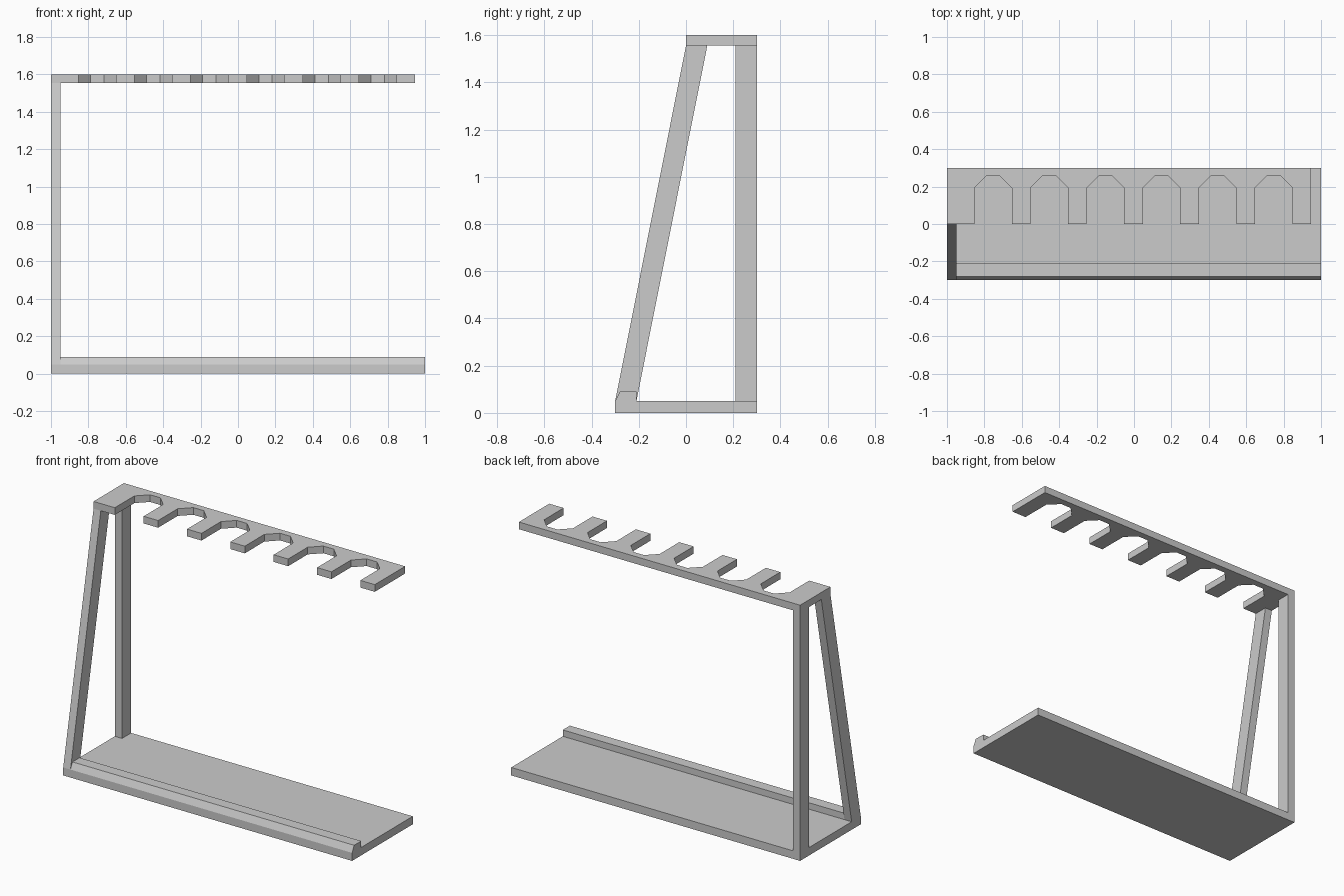
import bpy
import bmesh
from mathutils import Vector

cube = bpy.data.objects.get("Cube")
if cube:
    bpy.data.objects.remove(cube, do_unlink=True)

grey = bpy.data.materials.new("light grey")
grey.use_nodes = True
colour = (0.6, 0.6, 0.6, 1)
grey.diffuse_color = colour
grey.node_tree.nodes["Principled BSDF"].inputs["Base Color"].default_value = colour


def extrude(name, points, offset):
    """Extrude a closed flat outline by an offset vector."""
    bm = bmesh.new()
    face = bm.faces.new([bm.verts.new(p) for p in points])
    new = bmesh.ops.extrude_face_region(bm, geom=[face])["geom"]
    verts = [g for g in new if isinstance(g, bmesh.types.BMVert)]
    bmesh.ops.translate(bm, verts=verts, vec=Vector(offset))
    bmesh.ops.recalc_face_normals(bm, faces=bm.faces)
    mesh = bpy.data.meshes.new(name)
    bm.to_mesh(mesh)
    bm.free()
    mesh.materials.append(grey)
    obj = bpy.data.objects.new(name, mesh)
    bpy.context.collection.objects.link(obj)
    return obj


def side_part(name, profile, x0, x1):
    """Part with a y-z profile running along x."""
    return extrude(name, [(x0, y, z) for y, z in profile], (x1 - x0, 0, 0))


LEFT, RIGHT, INNER = 1.0, -1.0, -0.95
FRONT, BACK = -0.3, 0.3
BASE_TOP, RACK_BOTTOM, RACK_TOP = 0.05, 1.555, 1.6
BAR = 0.09

# Base plate
side_part("base_plate", [(FRONT, 0), (BACK, 0), (BACK, BASE_TOP), (FRONT, BASE_TOP)],
          RIGHT, LEFT)

# Raised front lip with a sloped face
side_part("front_lip", [(FRONT, BASE_TOP), (FRONT + BAR, BASE_TOP),
                        (FRONT + BAR, 0.09), (-0.28, 0.09)], INNER, LEFT)

# Upright and slanted supports
side_part("rear_post", [(BACK - BAR, BASE_TOP), (BACK, BASE_TOP),
                        (BACK, RACK_BOTTOM), (BACK - BAR, RACK_BOTTOM)], RIGHT, INNER)
side_part("slanted_strut", [(FRONT, BASE_TOP), (FRONT + BAR, BASE_TOP),
                            (BAR, RACK_BOTTOM), (0, RACK_BOTTOM)], RIGHT, INNER)

# Top rack with six chamfered slots open to the front
outline = [(RIGHT, BACK), (RIGHT, 0)]
for i in range(6):
    centre = -0.753 + 0.3 * i
    outline += [(centre + dx, y) for dx, y in
                [(-0.1, 0), (-0.1, 0.193), (-0.036, 0.257),
                 (0.036, 0.257), (0.1, 0.193), (0.1, 0)]]
outline += [(0.947, 0), (0.947, BACK)]
extrude("slotted_rack", [(x, y, RACK_BOTTOM) for x, y in outline],
        (0, 0, RACK_TOP - RACK_BOTTOM))
